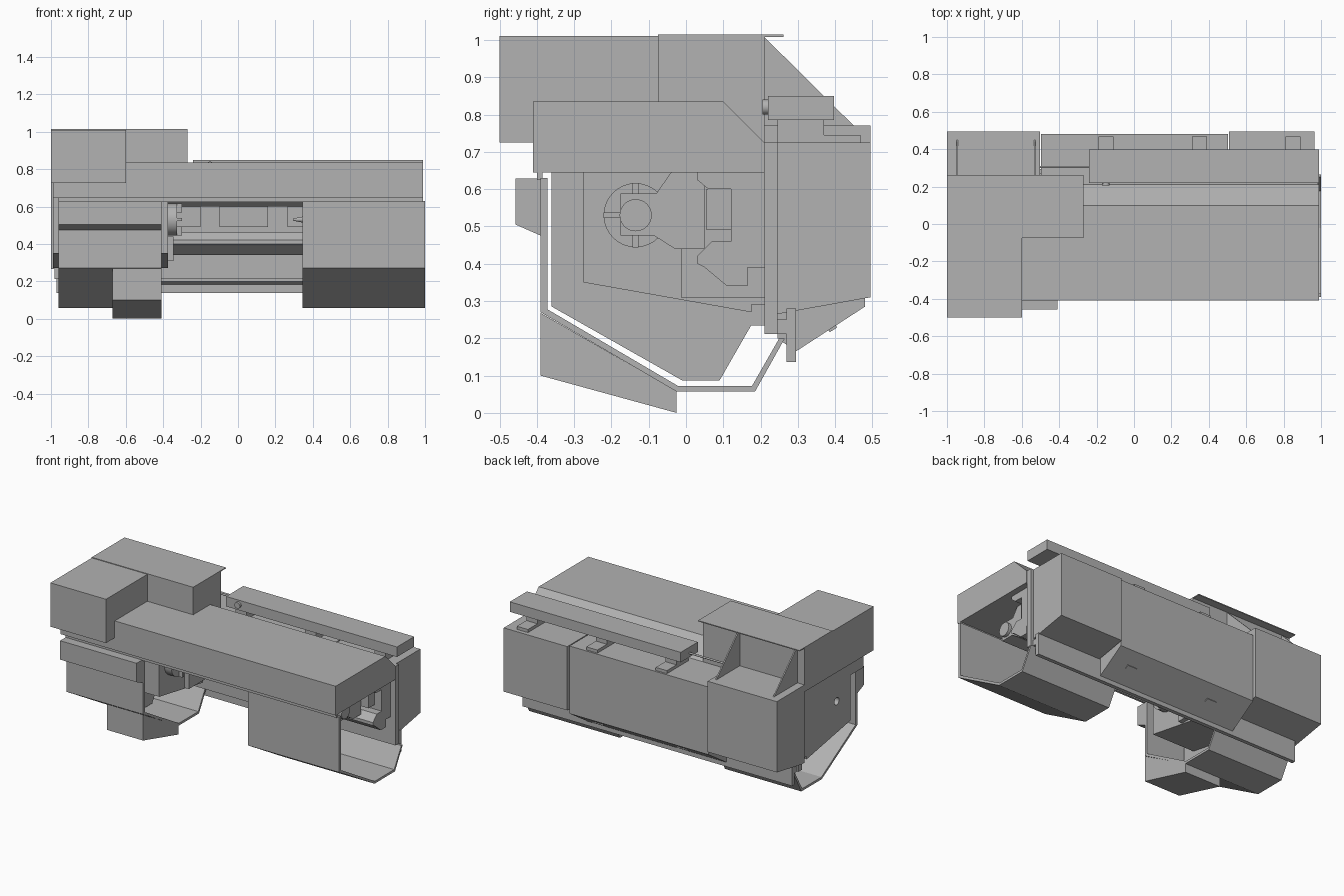
import bpy, bmesh, math
from mathutils import Matrix

cube = bpy.data.objects.get("Cube")
if cube:
    bpy.data.objects.remove(cube, do_unlink=True)

grey = bpy.data.materials.new("machine_grey")
grey.use_nodes = True
grey.diffuse_color = (0.445, 0.445, 0.445, 1)
grey.node_tree.nodes["Principled BSDF"].inputs["Base Color"].default_value = grey.diffuse_color


def finish(name, bm):
    bmesh.ops.recalc_face_normals(bm, faces=bm.faces)
    mesh = bpy.data.meshes.new(name)
    bm.to_mesh(mesh)
    bm.free()
    mesh.materials.append(grey)
    obj = bpy.data.objects.new(name, mesh)
    bpy.context.collection.objects.link(obj)
    return obj


def prism(name, x0, x1, profile):
    """Extrude a (y, z) side profile from x0 to x1."""
    bm = bmesh.new()
    face = bm.faces.new([bm.verts.new((x0, y, z)) for y, z in profile])
    new = bmesh.ops.extrude_face_region(bm, geom=[face])["geom"]
    bmesh.ops.translate(bm, vec=(x1 - x0, 0, 0),
                        verts=[v for v in new if isinstance(v, bmesh.types.BMVert)])
    return finish(name, bm)


def box(name, x0, x1, y0, y1, z0, z1):
    return prism(name, x0, x1, [(y0, z0), (y1, z0), (y1, z1), (y0, z1)])


def rod(name, centre, radius, length, axis="X", tip=None):
    bm = bmesh.new()
    turn = Matrix.Rotation(math.pi / 2, 4, "Y" if axis == "X" else "X")
    bmesh.ops.create_cone(bm, cap_ends=True, segments=32, radius1=radius,
                          radius2=radius if tip is None else tip, depth=length,
                          matrix=Matrix.Translation(centre) @ turn)
    obj = finish(name, bm)
    bpy.ops.object.select_all(action="DESELECT")
    bpy.context.view_layer.objects.active = obj
    obj.select_set(True)
    bpy.ops.object.shade_smooth_by_angle(angle=math.radians(35))
    return obj


SPINDLE_Y, SPINDLE_Z = -0.135, 0.53

# Roof hood and the raised cabinet on its left end
prism("roof_hood", -0.99, 0.99,
      [(-0.41, 0.645), (-0.41, 0.835), (0.1, 0.835), (0.21, 0.725), (0.21, 0.645)])
box("cabinet_front", -1, -0.6, -0.5, 0.21, 0.725, 1.01)
box("cabinet_wing", -0.6, -0.27, -0.075, 0.21, 0.725, 1.01)
box("cabinet_lid", -1, -0.27, -0.075, 0.262, 1.008, 1.014)
for i, x in enumerate((-0.945, -0.53)):
    prism(f"cabinet_gusset_{i}", x - 0.004, x + 0.004, [(0.21, 1.008), (0.45, 0.77), (0.21, 0.77)])
box("door_track", -0.96, 0.99, -0.4, -0.385, 0.625, 0.645)

# Back wall, rear covers and lower sill
box("back_wall", -0.98, 0.985, 0.21, 0.246, 0.212, 0.725)
end_low = [(0.245, 0.265), (0.495, 0.31)]
prism("rear_cover_right_end", -1, -0.502, end_low + [(0.495, 0.77), (0.21, 0.77), (0.21, 0.265)])
prism("rear_cover_left_end", 0.508, 0.965, end_low + [(0.495, 0.725), (0.245, 0.725)])
prism("rear_cover_middle", -0.498, 0.502,
      [(0.245, 0.2), (0.295, 0.165), (0.48, 0.285), (0.48, 0.725), (0.245, 0.725)])
box("rear_sill", -0.97, 0.97, 0.27, 0.295, 0.137, 0.28)
box("sill_ledge", -0.97, 0.97, 0.24, 0.275, 0.212, 0.25)
for i, x in enumerate((-0.25, 0.35)):
    prism(f"cover_grip_{i}", x - 0.035, x + 0.035,
          [(0.382, 0.222), (0.402, 0.235), (0.405, 0.229), (0.385, 0.216)])

# Cable duct above the rear covers
box("duct", -0.24, 0.99, 0.22, 0.397, 0.785, 0.85)
for i, x in enumerate((-0.15, 0.35, 0.85)):
    box(f"duct_post_{i}", x - 0.04, x + 0.04, 0.245, 0.37, 0.72, 0.786)
    box(f"duct_foot_{i}", x - 0.04, x + 0.04, 0.36, 0.468, 0.72, 0.745)
rod("duct_fitting", (-0.15, 0.215, 0.82), 0.02, 0.02, "Y")
rod("duct_pipe", (-0.37, 0.305, 0.81), 0.006, 0.27)

# Headstock casing with the spindle bore at its outer end
casing = prism("headstock_casing", -0.99, -0.375,
               [(-0.275, 0.645), (-0.275, 0.35), (0.175, 0.27), (0.175, 0.29), (0.21, 0.29), (0.21, 0.645)])
cutter = rod("bore_cutter", (-0.99, SPINDLE_Y, SPINDLE_Z), 0.024, 0.2)
cutter.hide_render = True
cut = casing.modifiers.new("bore", "BOOLEAN")
cut.operation, cut.object, cut.solver = "DIFFERENCE", cutter, "EXACT"
bpy.ops.object.select_all(action="DESELECT")
bpy.context.view_layer.objects.active = casing
casing.select_set(True)
bpy.ops.object.modifier_apply(modifier=cut.name)
bpy.data.objects.remove(cutter, do_unlink=True)
box("headstock_base", -0.4, -0.345, -0.012, 0.21, 0.308, 0.44)

# Chuck with four jaws
rod("chuck", (-0.355, SPINDLE_Y, SPINDLE_Z), 0.086, 0.06)
for i in range(4):
    a = i * math.pi / 2
    y, z = SPINDLE_Y + 0.062 * math.cos(a), SPINDLE_Z + 0.062 * math.sin(a)
    wide, tall = (0.024, 0.008) if i % 2 == 0 else (0.008, 0.024)
    box(f"chuck_jaw_{i}", -0.33, -0.3, y - wide, y + wide, z - tall, z + tall)

# Slanted bed with rails and carriage blocks
prism("bed", -0.38, 0.95,
      [(0.21, 0.645), (0.03, 0.645), (0.03, 0.625), (0.06, 0.6), (0.12, 0.6), (0.12, 0.46),
       (0.07, 0.46), (0.03, 0.42), (0.03, 0.4), (0.05, 0.39), (0.11, 0.34), (0.165, 0.34),
       (0.165, 0.39), (0.21, 0.39)])
for i, (x0, x1) in enumerate(((-0.34, -0.2), (-0.1, 0.16), (0.265, 0.9))):
    box(f"carriage_block_{i}", x0, x1, 0.055, 0.122, 0.49, 0.6)

# Tailstock
prism("tailstock", 0.4, 0.85,
      [(-0.04, 0.645), (-0.08, 0.588), (-0.175, 0.588), (-0.175, 0.475),
       (-0.085, 0.475), (-0.03, 0.44), (0.05, 0.44), (0.05, 0.645)])
rod("tailstock_quill", (0.62, SPINDLE_Y, SPINDLE_Z), 0.043, 0.5)
rod("tailstock_centre", (0.335, SPINDLE_Y, SPINDLE_Z), 0.006, 0.08, tip=0.022)

# Sliding doors that wrap under the bed, and the chip bin
door_shell = [(-0.39, 0.63), (-0.39, 0.27), (-0.025, 0.057), (0.185, 0.057), (0.265, 0.2),
              (0.25, 0.2), (0.177, 0.072), (-0.021, 0.072), (-0.372, 0.278), (-0.372, 0.63)]
prism("right_door", -0.96, -0.41, door_shell)
prism("left_door", 0.345, 1, door_shell)
prism("door_panel_box", -0.96, -0.41,
      [(-0.457, 0.628), (-0.457, 0.505), (-0.389, 0.475), (-0.389, 0.628)])
prism("chip_bin", -0.67, -0.41, [(-0.39, 0.268), (-0.39, 0.1), (-0.025, 0), (-0.025, 0.058)])
prism("inner_bulkhead", -0.7, -0.68,
      [(-0.36, 0.645), (-0.36, 0.285), (-0.01, 0.087), (0.09, 0.087),
       (0.175, 0.235), (0.21, 0.235), (0.21, 0.645)])
